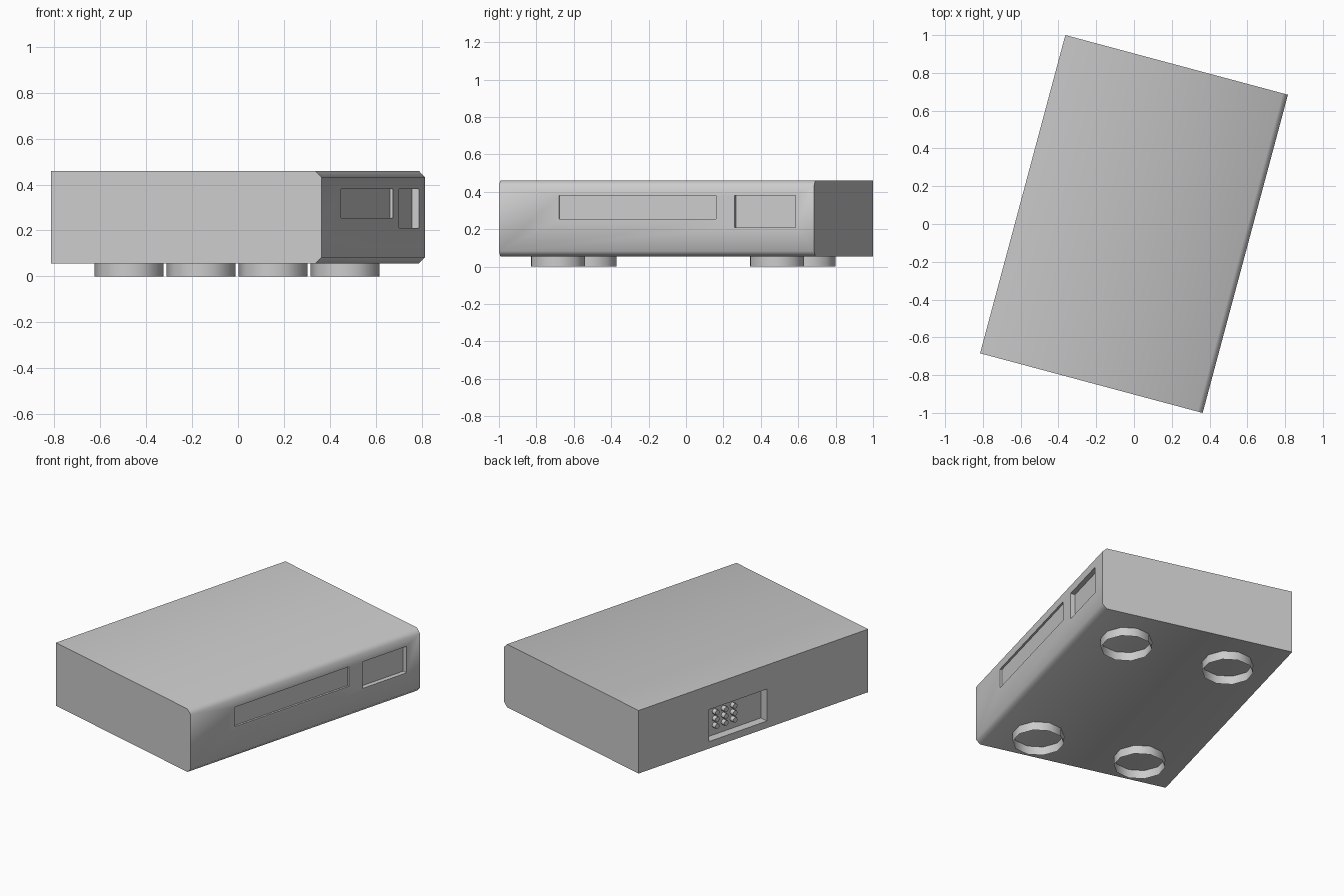
import bpy
import bmesh
from math import radians
from mathutils import Matrix

cube = bpy.data.objects.get("Cube")
if cube:
    bpy.data.objects.remove(cube, do_unlink=True)

TURN = Matrix.Rotation(radians(-15), 4, 'Z')   # the whole device stands turned
W, L = 0.61, 0.872                             # half width and half length
BOTTOM, TOP, CHAMFER = 0.055, 0.46, 0.028

grey = bpy.data.materials.new("light grey")
grey.use_nodes = True
grey.diffuse_color = (0.6, 0.6, 0.6, 1)
grey.node_tree.nodes["Principled BSDF"].inputs["Base Color"].default_value = (0.6, 0.6, 0.6, 1)


def make(name, bm):
    bmesh.ops.recalc_face_normals(bm, faces=bm.faces)
    mesh = bpy.data.meshes.new(name)
    bm.to_mesh(mesh)
    bm.free()
    mesh.materials.append(grey)
    obj = bpy.data.objects.new(name, mesh)
    bpy.context.collection.objects.link(obj)
    obj.matrix_world = TURN
    return obj


def select(obj):
    bpy.ops.object.select_all(action='DESELECT')
    obj.select_set(True)
    bpy.context.view_layer.objects.active = obj


def smooth(obj, angle=50):
    select(obj)
    bpy.ops.object.shade_smooth_by_angle(angle=radians(angle))


def box(name, x, y, z):
    bm = bmesh.new()
    size = [b - a for a, b in (x, y, z)]
    mid = [(a + b) / 2 for a, b in (x, y, z)]
    bmesh.ops.create_cube(bm, size=1, matrix=Matrix.Translation(mid) @ Matrix.Diagonal((*size, 1)))
    return make(name, bm)


def tube(name, centre, radius, depth, sides, caps, tilt=0):
    bm = bmesh.new()
    bmesh.ops.create_cone(bm, cap_ends=caps, segments=sides, radius1=radius, radius2=radius,
                          depth=depth, matrix=Matrix.Translation(centre)
                          @ Matrix.Rotation(radians(tilt), 4, 'Y'))
    obj = make(name, bm)
    smooth(obj)
    return obj


# Case: profile with two chamfered edges, extruded along its length
bm = bmesh.new()
profile = [(-W, BOTTOM), (W - CHAMFER, BOTTOM), (W, BOTTOM + CHAMFER),
           (W, TOP - CHAMFER), (W - CHAMFER, TOP), (-W, TOP)]
face = bm.faces.new([bm.verts.new((x, -L, z)) for x, z in profile])
side = bmesh.ops.extrude_face_region(bm, geom=[face])["geom"]
bmesh.ops.translate(bm, vec=(0, 2 * L, 0),
                    verts=[v for v in side if isinstance(v, bmesh.types.BMVert)])
case = make("case", bm)

# Recesses: long slot, small bay, rear socket
recesses = [
    ("slot_cutter", (W - 0.013, W + 0.1), (-0.54, 0.33), (0.255, 0.38)),
    ("bay_cutter", (W - 0.03, W + 0.1), (0.433, 0.769), (0.21, 0.38)),
    ("socket_cutter", (-W - 0.1, -W + 0.055), (-0.103, 0.338), (0.10, 0.305)),
]
for recess in recesses:
    cutter = box(*recess)
    cutter.hide_render = True
    mod = case.modifiers.new("cut", 'BOOLEAN')
    mod.operation = 'DIFFERENCE'
    mod.solver = 'EXACT'
    mod.object = cutter
    select(case)
    bpy.ops.object.modifier_apply(modifier=mod.name)
    bpy.data.objects.remove(cutter, do_unlink=True)
smooth(case)

# Socket pins in a three by three grid
for col in range(3):
    for row in range(3):
        tube("socket_pin", (-W + 0.042, 0.25 - 0.068 * col, 0.25 - 0.044 * row),
             0.017, 0.03, 8, True, 90)

# Open ring feet
for x in (-0.325, 0.325):
    for y in (-0.622, 0.59):
        tube("foot", (x, y, BOTTOM / 2), 0.15, BOTTOM, 10, False)
